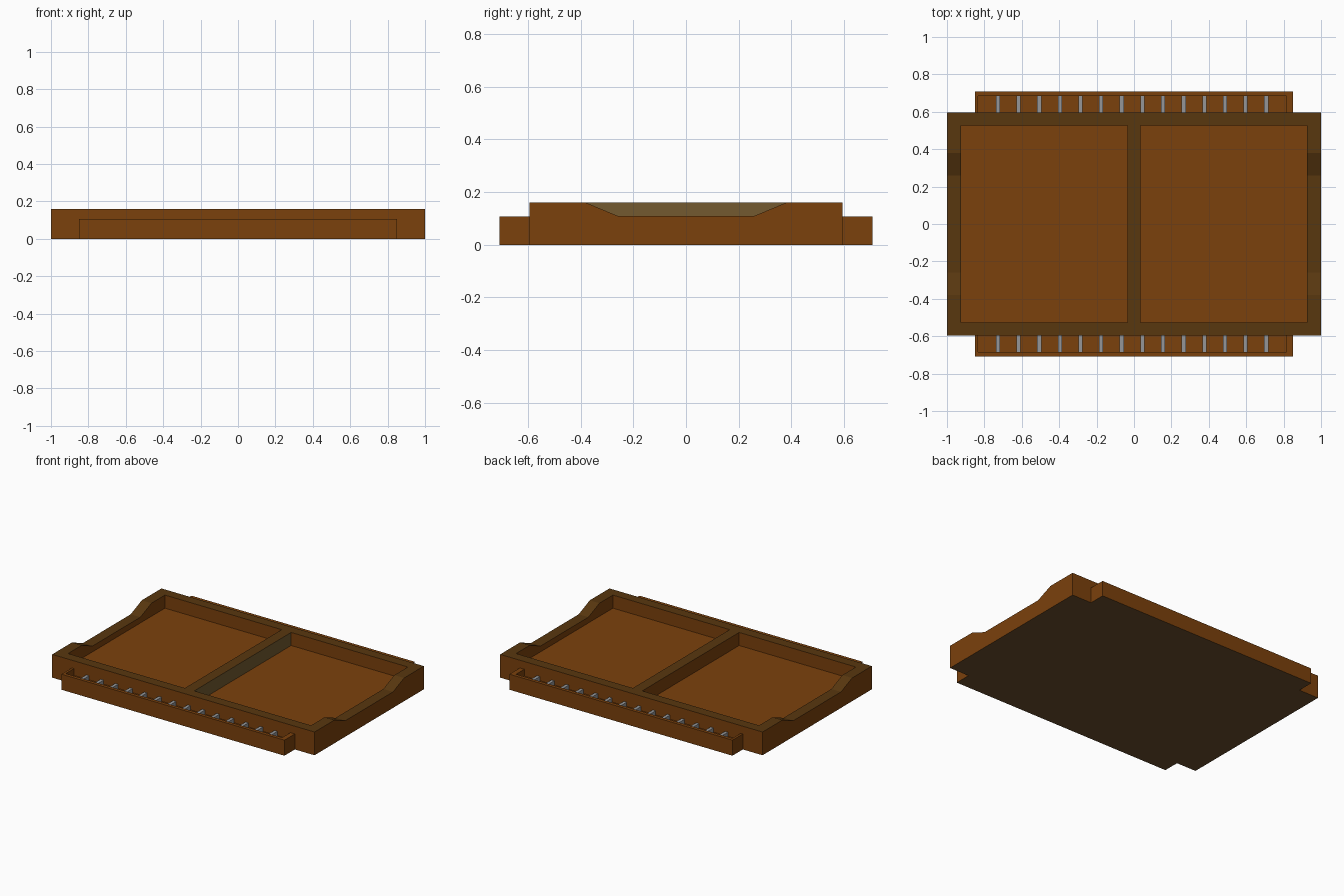
import bpy, bmesh

if "Cube" in bpy.data.objects:
    bpy.data.objects.remove(bpy.data.objects["Cube"])


def srgb(h):
    out = []
    for i in (0, 2, 4):
        c = int(h[i:i + 2], 16) / 255
        out.append(c / 12.92 if c <= 0.04045 else ((c + 0.055) / 1.055) ** 2.4)
    return (*out, 1)


def material(name, h):
    m = bpy.data.materials.new(name)
    m.diffuse_color = srgb(h)
    m.use_nodes = True
    m.node_tree.nodes["Principled BSDF"].inputs["Base Color"].default_value = m.diffuse_color
    return m


WOOD = material("warm brown", "7b410c")
RIM = material("dark rim brown", "58370f")
OLIVE = material("olive brown", "735a30")
BASE = material("underside brown", "6b4e2d")
STEEL = material("grey metal", "959698")
BROWNS = [WOOD, RIM, OLIVE, BASE]


def prism(name, profile, x0, x1, mats):
    """Extrude a closed (y, z) profile from x0 to x1."""
    bm = bmesh.new()
    face = bm.faces.new([bm.verts.new((x0, y, z)) for y, z in profile])
    ext = bmesh.ops.extrude_face_region(bm, geom=[face])["geom"]
    bmesh.ops.translate(bm, vec=(x1 - x0, 0, 0),
                        verts=[v for v in ext if isinstance(v, bmesh.types.BMVert)])
    bmesh.ops.recalc_face_normals(bm, faces=bm.faces)
    me = bpy.data.meshes.new(name)
    bm.to_mesh(me)
    bm.free()
    for m in mats:
        me.materials.append(m)
    ob = bpy.data.objects.new(name, me)
    bpy.context.collection.objects.link(ob)
    return ob


def box(name, x0, x1, y0, y1, z0, z1, mats=BROWNS):
    return prism(name, [(y0, z0), (y1, z0), (y1, z1), (y0, z1)], x0, x1, mats)


def carve(ob, cutters):
    for c in cutters:
        mod = ob.modifiers.new("cut", "BOOLEAN")
        mod.operation, mod.solver, mod.object = "DIFFERENCE", "EXACT", c
        bpy.context.view_layer.objects.active = ob
        bpy.ops.object.modifier_apply(modifier=mod.name)
        bpy.data.objects.remove(c)


# tray with two pockets and dipped end walls
H = 0.16
tray = box("tray", -1, 1, -0.595, 0.595, 0, H)
dip = [(-0.404, 0.17), (-0.26, 0.11), (0.26, 0.11), (0.404, 0.17)]
carve(tray, [box("pocket_left", -0.926, -0.036, -0.527, 0.527, 0.07, 0.3),
             box("pocket_right", 0.036, 0.926, -0.527, 0.527, 0.07, 0.3),
             prism("dip_left", dip, -1.1, -0.5, BROWNS),
             prism("dip_right", dip, 0.5, 1.1, BROWNS)])

# rim, divider side and underside colours by direction
for p in tray.data.polygons:
    n, c = p.normal, p.center
    p.material_index = 0
    if n.z > 0.3 and c.z > 0.1:
        p.material_index = 1
    elif n.x > 0.9 and abs(c.x) < 0.1:
        p.material_index = 2
    elif n.z < -0.9:
        p.material_index = 3

# side rails with an open trough and a row of metal fins
for s, side in ((-1, "front"), (1, "back")):
    def span(a, b):
        return sorted((s * a, s * b))
    rail = box(side + "_rail", -0.85, 0.85, *span(0.595, 0.708), 0, 0.107)
    carve(rail, [box("trough", -0.834, 0.816, *span(0.5, 0.685), 0.06, 0.3)])
    for p in rail.data.polygons:
        p.material_index = 3 if p.normal.z < -0.9 else 0
    for i in range(14):
        x = -0.727 + i * 0.1103
        box(f"{side}_fin_{i + 1}", x - 0.011, x + 0.011, *span(0.597, 0.685),
            0.06, 0.09, [STEEL])
